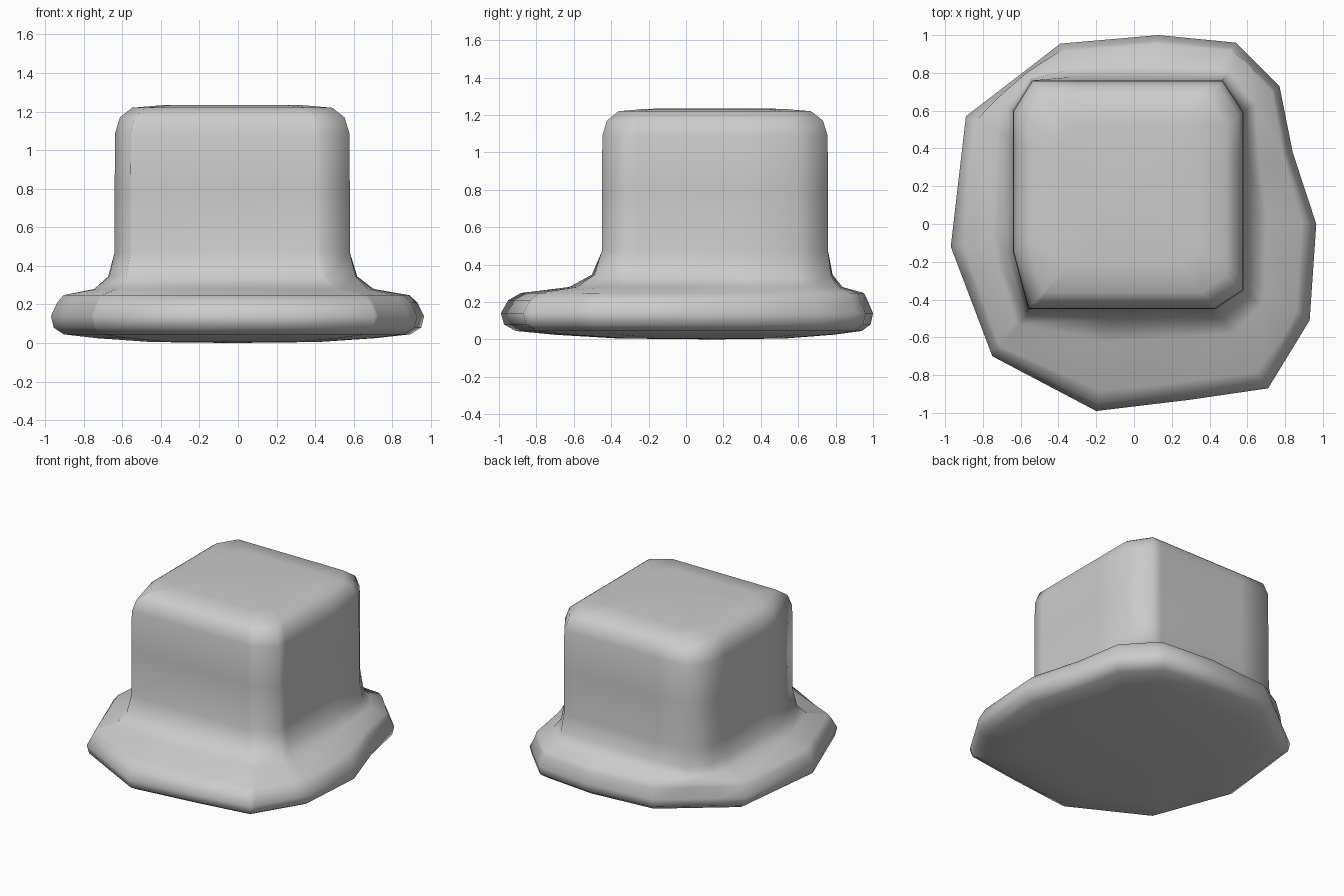
import bpy, bmesh, math
from mathutils import Vector

if "Cube" in bpy.data.objects:
    bpy.data.objects.remove(bpy.data.objects["Cube"])

CENTER = Vector((-0.03, 0.15))

# Plan outlines (counter-clockwise): wavy brim and rounded-square crown
BRIM = [(0.965, 0), (0.84, 0.38), (0.77, 0.73), (0.54, 0.96), (0.13, 1.0),
        (-0.39, 0.955), (-0.89, 0.57), (-0.97, -0.12), (-0.75, -0.70),
        (-0.2, -0.99), (0.3, -0.93), (0.71, -0.87), (0.93, -0.51)]
CROWN = [(0.58, 0.60), (0.47, 0.76), (-0.54, 0.76), (-0.64, 0.60),
         (-0.64, -0.15), (-0.56, -0.45), (0.43, -0.45), (0.58, -0.35)]


def cross(a, b):
    return a.x * b.y - a.y * b.x


def hit(outline, ang):
    """Distance from CENTER to the outline in direction ang."""
    d = Vector((math.cos(ang), math.sin(ang)))
    pts = [Vector(p) - CENTER for p in outline]
    best = 0
    for a, b in zip(pts, pts[1:] + pts[:1]):
        e = b - a
        den = cross(d, e)
        if abs(den) < 1e-9:
            continue
        t, u = cross(a, e) / den, cross(a, d) / den
        if t > 0 and -1e-5 <= u <= 1 + 1e-5:
            best = max(best, t)
    return best


# Shared spokes pass through every corner of both outlines
angles = []
for a in sorted(math.atan2(p[1] - CENTER.y, p[0] - CENTER.x) for p in BRIM + CROWN):
    if not angles or a - angles[-1] > 0.015:
        angles.append(a)

# Rings from underside to top: (blend crown->brim, scale, z)
RINGS = [(1, 0.45, 0.005), (1, 0.75, 0.025), (1, 0.93, 0.045), (1, 0.985, 0.08),
         (1, 1.0, 0.14), (1, 0.965, 0.21), (0.8, 1, 0.248), (0.32, 1, 0.28),
         (0.1, 1, 0.345), (0.0, 1.0, 0.47), (0, 1, 0.8), (0, 0.995, 1.09),
         (0, 0.955, 1.17), (0, 0.85, 1.22), (0, 0.6, 1.233)]

bm = bmesh.new()
rings = []
for blend, scale, z in RINGS:
    ring = []
    for a in angles:
        r = (hit(CROWN, a) * (1 - blend) + hit(BRIM, a) * blend) * scale
        ring.append(bm.verts.new((CENTER.x + r * math.cos(a),
                                  CENTER.y + r * math.sin(a), z)))
    rings.append(ring)

# Side walls, then closed underside and top
n = len(angles)
for lo, hi in zip(rings, rings[1:]):
    for i in range(n):
        j = (i + 1) % n
        bm.faces.new((lo[i], lo[j], hi[j], hi[i]))
for ring, z in ((rings[0], 0.0), (rings[-1], 1.235)):
    c = bm.verts.new((CENTER.x, CENTER.y, z))
    for i in range(n):
        bm.faces.new((ring[i], ring[(i + 1) % n], c))
bmesh.ops.recalc_face_normals(bm, faces=bm.faces)
for f in bm.faces:
    f.smooth = True

mesh = bpy.data.meshes.new("hat")
bm.to_mesh(mesh)
bm.free()
bpy.context.collection.objects.link(bpy.data.objects.new("hat", mesh))
